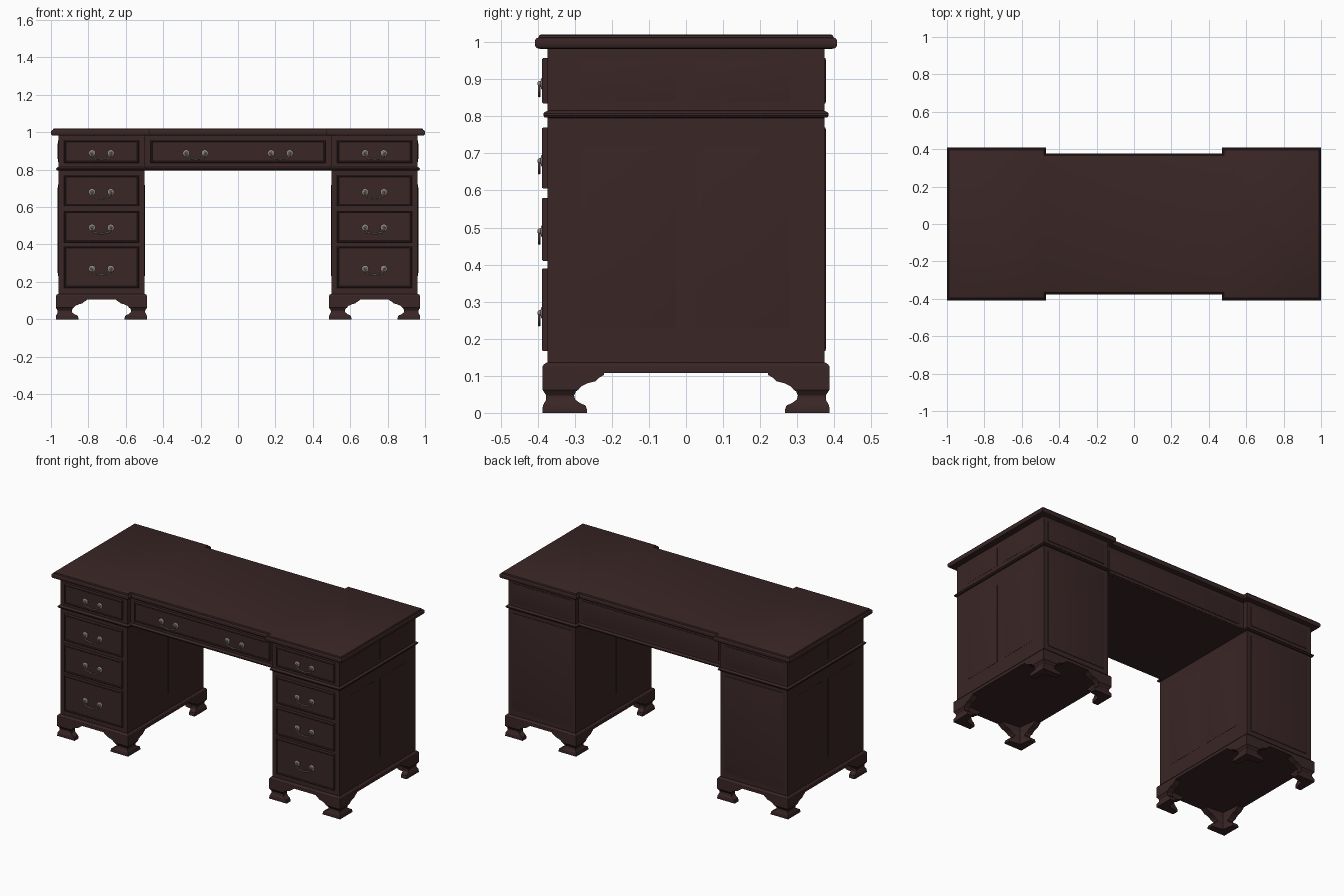
import bpy, bmesh, math
from mathutils import Vector

if "Cube" in bpy.data.objects:
    bpy.data.objects.remove(bpy.data.objects["Cube"])


def material(name, rgb):
    m = bpy.data.materials.new(name)
    m.diffuse_color = (*rgb, 1)
    m.use_nodes = True
    m.node_tree.nodes["Principled BSDF"].inputs["Base Color"].default_value = m.diffuse_color
    return m


WOOD = material("dark_mahogany", (0.042, 0.019, 0.019))
METAL = material("aged_pewter", (0.27, 0.24, 0.22))


def loft(bm, rings):
    """Skin a list of equal-length point rings and cap both ends."""
    vs = [[bm.verts.new(p) for p in r] for r in rings]
    n = len(vs[0])
    for a, b in zip(vs, vs[1:]):
        for i in range(n):
            bm.faces.new((a[i], a[(i + 1) % n], b[(i + 1) % n], b[i]))
    bm.faces.new(vs[0][::-1])
    bm.faces.new(vs[-1])


def finish(bm, name, mat):
    bmesh.ops.recalc_face_normals(bm, faces=bm.faces[:])
    me = bpy.data.meshes.new(name)
    bm.to_mesh(me)
    bm.free()
    me.materials.append(mat)
    me.shade_smooth()
    me.set_sharp_from_angle(angle=math.radians(30))
    ob = bpy.data.objects.new(name, me)
    bpy.context.collection.objects.link(ob)
    return ob


def solid(name, rings, mat=WOOD):
    bm = bmesh.new()
    loft(bm, rings)
    return finish(bm, name, mat)


def breakfront(x, xs, y, ys, d, z):
    """Stepped outline with projecting ends, inset by d."""
    q = [(x - d, y - d), (xs + d, y - d), (xs + d, ys - d)]
    return [Vector((a * sx, b * sy, z)) for sx, sy, pts in
            ((1, 1, q), (-1, 1, q[::-1]), (-1, -1, q), (1, -1, q[::-1]))
            for a, b in pts]


def rect(x0, x1, y, d, z):
    return [(x0 + d, -y + d, z), (x1 - d, -y + d, z),
            (x1 - d, y - d, z), (x0 + d, y - d, z)]


def panel(name, n, dist, u0, u1, z0, z1, steps):
    """Moulded plate on a vertical face; steps are (inset, height)."""
    n = Vector(n)
    u = Vector((0, 0, 1)).cross(n)
    rings = []
    for d, h in steps:
        base = n * (dist + h)
        rings.append([base + u * a + Vector((0, 0, b)) for a, b in
                      ((u0 + d, z0 + d), (u1 - d, z0 + d),
                       (u1 - d, z1 - d), (u0 + d, z1 - d))])
    return solid(name, rings)


FRONT, BACK = (0, -1, 0), (0, 1, 0)
DRAWER = [(0, -.004), (0, .012), (.002, .015), (.007, .015), (.01, .012)]
FIELD = [(0, -.003), (0, .001), (.018, .004)]
PLATE = [(0, -.003), (0, .003), (.004, .004)]

# desk top with rounded moulded edge
solid("desk_top", [breakfront(1, .47, .408, .378, d, z) for d, z in
                   ((.014, .982), (.005, .984), (.001, .99), (0, .998), (.001, 1.006),
                    (.005, 1.011), (.009, 1.012), (.012, 1.018), (.016, 1.02))])

# upper carcass and waist moulding
solid("upper_carcass", [breakfront(.96, .5, .373, .343, 0, z) for z in (.803, .984)])
solid("waist_moulding", [breakfront(.96, .5, .373, .343, d, z) for d, z in
                         ((0, .796), (-.008, .797), (-.012, .802), (-.012, .807),
                          (-.008, .811), (0, .815))])

# handle: two rosettes and a hanging bail
def make_handle():
    bm = bmesh.new()
    for s in (-1, 1):
        prof = ((.017, .002), (.017, -.003), (.013, -.006), (.008, -.007),
                (.007, -.012), (.004, -.015))
        loft(bm, [[(s * .05 + r * math.cos(k * math.pi / 8), y,
                    r * math.sin(k * math.pi / 8)) for k in range(16)]
                  for r, y in prof])
    half = [(.05, 0), (.05, -.01), (.046, -.02), (.038, -.027),
            (.028, -.028), (.018, -.029), (.009, -.032)]
    path = [(-x, z) for x, z in half] + [(0, -.033)] + half[::-1]
    rings = []
    for i, (x, z) in enumerate(path):
        a, b = path[max(i - 1, 0)], path[min(i + 1, len(path) - 1)]
        t = Vector((b[0] - a[0], 0, b[1] - a[1])).normalized()
        side = Vector((-t.z, 0, t.x))
        rings.append([Vector((x, -.011, z)) + .0038 * (side * math.cos(k * math.pi / 4)
                      + Vector((0, 1, 0)) * math.sin(k * math.pi / 4)) for k in range(8)])
    loft(bm, rings)
    return finish(bm, "handle", METAL)


handle = make_handle()
places = [(s * .227, -.355, .888) for s in (-1, 1)]

# centre drawer and its matching back panel
panel("centre_drawer", FRONT, .343, -.467, .467, .835, .957, DRAWER)
panel("centre_back_panel", BACK, .343, -.467, .467, .835, .957, PLATE)


# bracket foot: L-shaped plan lofted through an ogee outline
FOOT = [(0, 0, .12), (.008, 0, .12), (.02, .001, .116), (.027, .005, .1),
        (.036, .01, .088), (.047, .01, .085), (.058, .003, .09), (.062, 0, .096),
        (.072, 0, .105), (.08, 0, .122), (.085, 0, .142), (.095, 0, .153),
        (.102, 0, .165), (.112, 0, .167)]


def foot(x, y, sx, sy):
    t = .05
    solid("bracket_foot", [[(x + sx * a, y + sy * b, z) for a, b in
                            ((o, o), (u, o), (u, o + t - .012), (t, t), (o + t - .012, u), (o, u))]
                           for z, o, u in FOOT])


for s in (-1, 1):
    # pedestal body and plinth
    x0, x1 = sorted((s * .5, s * .96))
    solid("pedestal", [rect(x0, x1, .373, 0, z) for z in (.12, .80)])
    solid("plinth", [rect(x0 - .014, x1 + .014, .387, d, z) for d, z in
                     ((0, .107), (0, .125), (.004, .131), (.012, .136))])
    for sy in (-1, 1):
        foot(x0 - .014, sy * .387, 1, -sy)
        foot(x1 + .014, sy * .387, -1, -sy)
    # drawers
    for z0, z1, hz in ((.835, .957, .888), (.605, .77, .68),
                       (.41, .58, .49), (.167, .39, .27)):
        panel("drawer", FRONT, .373, x0 + .03, x1 - .03, z0, z1, DRAWER)
        places.append((s * .73, -.385, hz))
    # back panels
    for z0, z1 in ((.835, .957), (.167, .77)):
        panel("back_panel", BACK, .373, -x1 + .03, -x0 - .03, z0, z1, PLATE)
    # fielded side panels, outside and in the kneehole
    for u0, u1 in ((-.28, -.028), (.028, .28)):
        panel("side_panel", (s, 0, 0), .96, u0, u1, .23, .72, FIELD)
        panel("upper_side_panel", (s, 0, 0), .96, u0, u1, .84, .955, FIELD)
        panel("kneehole_panel", (-s, 0, 0), -.5, u0, u1, .23, .72, FIELD)

# place the handles
handle.location = places[0]
for p in places[1:]:
    h = bpy.data.objects.new("handle", handle.data)
    h.location = p
    bpy.context.collection.objects.link(h)
